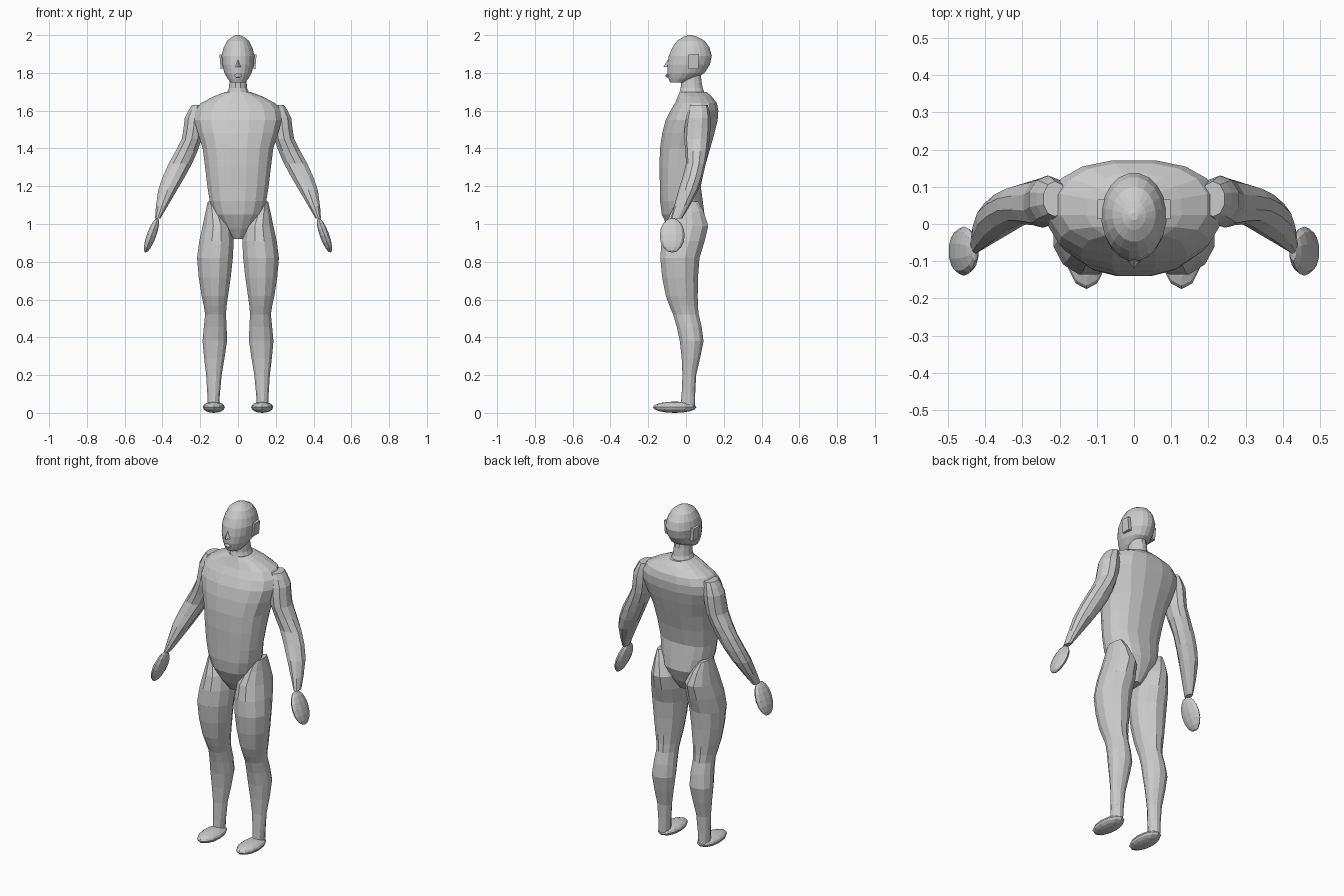
import bpy, bmesh
from math import cos, sin, pi, radians, copysign
from mathutils import Matrix, Vector

cube = bpy.data.objects.get("Cube")
if cube:
    bpy.data.objects.remove(cube, do_unlink=True)

grey = bpy.data.materials.new("light grey")
grey.use_nodes = True
colour = (0.6, 0.6, 0.6, 1)
grey.diffuse_color = colour
grey.node_tree.nodes["Principled BSDF"].inputs["Base Color"].default_value = colour


def finish(name, bm, mirror):
    """Turn a bmesh into a flat shaded object, copied across x = 0 if mirrored."""
    bmesh.ops.recalc_face_normals(bm, faces=bm.faces)
    mesh = bpy.data.meshes.new(name)
    bm.to_mesh(mesh)
    bm.free()
    mesh.materials.append(grey)
    obj = bpy.data.objects.new(name, mesh)
    bpy.context.collection.objects.link(obj)
    if mirror:
        modifier = obj.modifiers.new("Mirror", 'MIRROR')
        modifier.use_mirror_merge = False


def with_midpoints(stations):
    """Add a smoothly curved station halfway between each neighbouring pair."""
    points = [Vector(station) for station in stations]
    padded = [points[0]] + points + [points[-1]]
    result = [points[0]]
    for before, start, end, after in zip(padded, padded[1:], padded[2:], padded[3:]):
        middle = (start + end) / 2
        bend = (start + end - before - after) / 16
        result += [middle + bend, end]
    return result


def rounded(value, power):
    return copysign(abs(value) ** power, value)


def loft(name, stations, sides, mirror=False, power=1):
    """Skin level oval rings through named stations: z, left, right, front, back."""
    bm = bmesh.new()
    loops = []
    for z, left, right, front, back in with_midpoints(stations.values()):
        loop = []
        for i in range(sides):
            angle = 2 * pi * (i + 0.5) / sides
            across = rounded(cos(angle), power)
            along = rounded(sin(angle), power)
            x = (left + right + across * (right - left)) / 2
            y = (front + back + along * (back - front)) / 2
            loop.append(bm.verts.new((x, y, z)))
        loops.append(loop)
    for low, high in zip(loops, loops[1:]):
        for i in range(sides):
            j = (i + 1) % sides
            bm.faces.new((low[i], low[j], high[j], high[i]))
    bm.faces.new(loops[0])
    bm.faces.new(loops[-1])
    finish(name, bm, mirror)


def centred(stations):
    """Expand z, half width, front, back into stations that straddle x = 0."""
    return {part: (z, -half, half, front, back)
            for part, (z, half, front, back) in stations.items()}


def placement(centre, radii, tilt=0):
    return (Matrix.Translation(centre) @ Matrix.Rotation(radians(tilt), 4, 'Y')
            @ Matrix.Diagonal((*radii, 1)))


def ellipsoid(name, centre, radii, tilt=0, segments=12, mirror=True):
    bm = bmesh.new()
    bmesh.ops.create_uvsphere(bm, u_segments=segments, v_segments=8, radius=1,
                              matrix=placement(centre, radii, tilt))
    finish(name, bm, mirror)


# Torso, flaring from a narrow crotch to a wide chest
loft("torso", centred({
    "crotch": (0.92, 0.03, -0.06, 0.04),
    "hips": (1.05, 0.13, -0.13, 0.1),
    "waist": (1.2, 0.165, -0.14, 0.08),
    "ribs": (1.4, 0.19, -0.14, 0.13),
    "chest": (1.55, 0.235, -0.11, 0.17),
    "shoulders": (1.64, 0.2, -0.06, 0.165),
    "collar": (1.7, 0.065, -0.035, 0.11),
}), sides=16, power=0.85)

# Neck
loft("neck", centred({
    "base": (1.66, 0.08, -0.05, 0.12),
    "middle": (1.72, 0.05, -0.03, 0.09),
    "top": (1.8, 0.045, -0.03, 0.08),
}), sides=12)

# Head, with a rounded skull and a straight jaw
loft("head", centred({
    "chin": (1.75, 0.04, -0.085, 0),
    "jaw": (1.8, 0.073, -0.1, 0.1),
    "brow": (1.89, 0.088, -0.093, 0.138),
    "forehead": (1.97, 0.058, -0.048, 0.1),
    "crown": (2, 0.01, 0.01, 0.03),
}), sides=20)

# Nose, a small wedge with a flat underside
bm = bmesh.new()
for corner in ((0, -0.09, 1.88), (0, -0.12, 1.83), (-0.03, -0.08, 1.83), (0.03, -0.08, 1.83)):
    bm.verts.new(corner)
bmesh.ops.convex_hull(bm, input=bm.verts)
finish("nose", bm, mirror=False)

# Lips
ellipsoid("lips", (0, -0.096, 1.785), (0.022, 0.012, 0.01), segments=6, mirror=False)

# Ears, flat upright plates
bm = bmesh.new()
bmesh.ops.create_cube(bm, size=2, matrix=placement((0.085, 0.04, 1.86), (0.01, 0.026, 0.038), 5))
finish("ears", bm, mirror=True)

# Arms, sloping outward and forward to the wrist
loft("arms", {
    "wrist": (1.03, 0.41, 0.44, -0.08, -0.02),
    "forearm": (1.18, 0.32, 0.425, -0.04, 0.065),
    "elbow": (1.32, 0.24, 0.37, 0, 0.105),
    "biceps": (1.45, 0.19, 0.3, -0.01, 0.125),
    "deltoid": (1.56, 0.175, 0.285, 0, 0.13),
    "shoulder": (1.63, 0.18, 0.245, 0.02, 0.115),
}, sides=10, mirror=True)

# Hands, flat mitten shapes
ellipsoid("hands", (0.458, -0.073, 0.94), (0.026, 0.066, 0.097), tilt=-20, segments=10)

# Legs from ankle to hip
loft("legs", {
    "ankle": (0.03, 0.1, 0.16, -0.03, 0.05),
    "shin": (0.2, 0.085, 0.17, -0.02, 0.055),
    "calf": (0.38, 0.056, 0.19, -0.035, 0.095),
    "knee": (0.52, 0.062, 0.176, -0.07, 0.07),
    "kneecap": (0.62, 0.05, 0.195, -0.11, 0.065),
    "thigh": (0.82, 0.024, 0.22, -0.14, 0.075),
    "buttock": (0.99, 0.03, 0.19, -0.115, 0.122),
    "hip": (1.12, 0.12, 0.16, -0.05, 0.065),
}, sides=12, mirror=True)

# Feet, low ovals reaching forward of the ankle
ellipsoid("feet", (0.128, -0.06, 0.03), (0.058, 0.115, 0.03))
